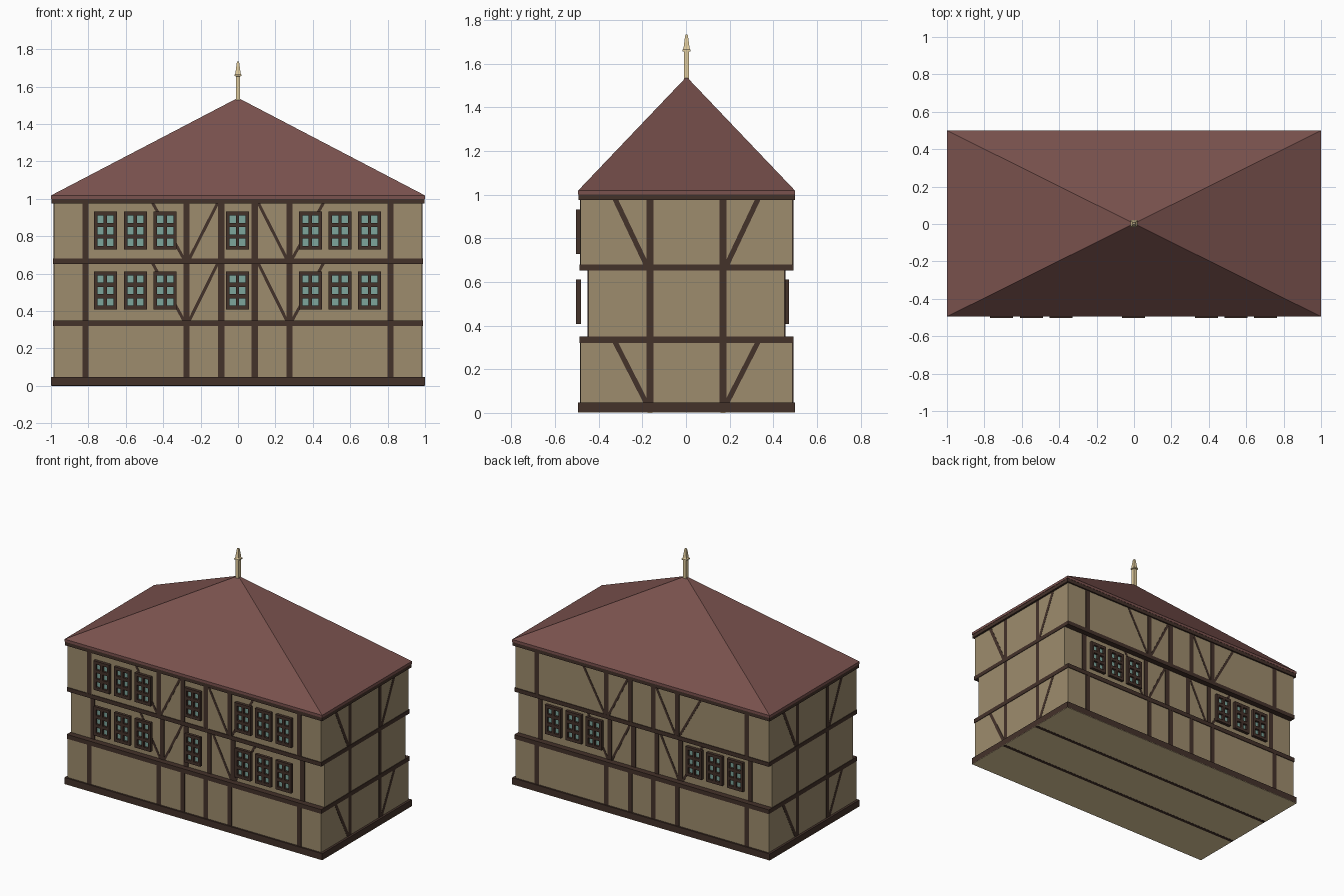
import bpy, bmesh, math
from mathutils import Matrix, Vector

if "Cube" in bpy.data.objects:
    bpy.data.objects.remove(bpy.data.objects["Cube"])

YC = 0.0025  # house body sits slightly back, windows project in front


def s2l(c):
    c /= 255
    return c / 12.92 if c <= 0.04045 else ((c + 0.055) / 1.055) ** 2.4


def mat(name, r, g, b):
    m = bpy.data.materials.new(name)
    m.diffuse_color = (s2l(r), s2l(g), s2l(b), 1)
    m.use_nodes = True
    m.node_tree.nodes["Principled BSDF"].inputs["Base Color"].default_value = m.diffuse_color
    return m


PLASTER = mat("tan_plaster", 157, 140, 109)
TIMBER = mat("dark_timber", 68, 50, 42)
ROOF = mat("red_brown_tile", 122, 82, 78)
GLASS = mat("pale_teal_glass", 125, 166, 156)
CREAM = mat("pale_cream", 226, 205, 158)


def box(bm, x0, x1, y0, y1, z0, z1):
    m = Matrix.Translation(((x0 + x1) / 2, (y0 + y1) / 2, (z0 + z1) / 2)) @ \
        Matrix.Diagonal((abs(x1 - x0), abs(y1 - y0), abs(z1 - z0), 1))
    bmesh.ops.create_cube(bm, size=1, matrix=m)


def prism(bm, pts, offset):
    """Extrude a planar outline by an offset vector."""
    f = bm.faces.new([bm.verts.new(p) for p in pts])
    g = bmesh.ops.extrude_face_region(bm, geom=[f])
    bmesh.ops.translate(bm, vec=offset,
                        verts=[v for v in g["geom"] if isinstance(v, bmesh.types.BMVert)])


def finish(bm, name, material):
    bmesh.ops.recalc_face_normals(bm, faces=bm.faces)
    me = bpy.data.meshes.new(name)
    bm.to_mesh(me)
    bm.free()
    me.materials.append(material)
    ob = bpy.data.objects.new(name, me)
    bpy.context.collection.objects.link(ob)
    return ob


# floors: z bottom, z top, half depth of the wall
FLOORS = [(0.006, 0.33, 0.485), (0.33, 0.67, 0.449), (0.67, 0.985, 0.485)]
WX = 0.984

# plaster walls, middle storey set back
for name, (z0, z1, hy) in zip(("ground", "middle", "upper"), FLOORS):
    bm = bmesh.new()
    box(bm, -WX, WX, YC - hy, YC + hy, z0, z1)
    finish(bm, name + "_floor_wall", PLASTER)

# pale floor sheet out to the rim
bm = bmesh.new()
box(bm, -1, 1, YC - 0.4975, YC + 0.4975, 0.001, 0.003)
finish(bm, "floor_sheet", CREAM)

# base rim
bm = bmesh.new()
for s in (-1, 1):
    box(bm, -1, 1, YC + s * 0.4975, YC + s * 0.48, 0.003, 0.047)
    box(bm, s * 1, s * 0.975, YC - 0.48, YC + 0.48, 0.003, 0.047)
finish(bm, "base_rim", TIMBER)

# horizontal beams between storeys and under the roof
bm = bmesh.new()
for z0, z1 in ((0.32, 0.35), (0.652, 0.68)):
    box(bm, -0.988, 0.988, YC - 0.49, YC + 0.49, z0, z1)
box(bm, -0.998, 0.998, YC - 0.496, YC + 0.496, 0.975, 1.0)
finish(bm, "horizontal_beams", TIMBER)

# upright posts on front and back
bm = bmesh.new()
for z0, z1, hy in FLOORS:
    for s in (-1, 1):
        for x in (-0.815, -0.275, -0.09, 0.09, 0.275, 0.815):
            box(bm, x - 0.0165, x + 0.0165, YC + s * (hy - 0.01), YC + s * (hy + 0.004),
                max(z0, 0.02), z1)
finish(bm, "front_and_back_posts", TIMBER)

# end frames that pass up both sides and under the floor
bm = bmesh.new()
for s in (-1, 1):
    y = YC + s * 0.167
    for t in (-1, 1):
        box(bm, t * 0.975, t * 0.9855, y - 0.016, y + 0.016, 0.004, 0.98)
    box(bm, -0.998, 0.998, y - 0.012, y + 0.012, 0, 0.005)
finish(bm, "side_posts", TIMBER)

# diagonal braces on front and back, middle and upper storeys
bm = bmesh.new()
for z0, z1, hy in ((0.35, 0.652, 0.449), (0.68, 0.975, 0.485)):
    for s in (-1, 1):
        for m in (-1, 1):
            for top, foot in ((0.11, 0.26), (0.455, 0.29)):
                y = YC + s * (hy - 0.01)
                w = 0.009
                prism(bm, [(m * top - w, y, z1), (m * top + w, y, z1),
                           (m * foot + w, y, z0), (m * foot - w, y, z0)],
                      Vector((0, s * 0.012, 0)))
finish(bm, "front_and_back_braces", TIMBER)

# diagonal braces on the sides, ground and upper storeys
bm = bmesh.new()
for z0, z1 in ((0.047, 0.32), (0.68, 0.975)):
    for s in (-1, 1):
        for m in (-1, 1):
            x, w = s * 0.975, 0.013
            a, b = YC + m * 0.325, YC + m * 0.185
            prism(bm, [(x, a - w, z1), (x, a + w, z1), (x, b + w, z0), (x, b - w, z0)],
                  Vector((s * 0.0102, 0, 0)))
finish(bm, "side_braces", TIMBER)

# windows: frame bars around a recessed 2 x 3 grid of panes
frames, panes = bmesh.new(), bmesh.new()


def window(x, z, y, s):
    """y is the back plane, s the outward direction."""
    d = 0.021
    for a, b in ((-0.0615, -0.043), (-0.009, 0.009), (0.043, 0.0615)):
        box(frames, x + a, x + b, y, y + s * d, z - 0.102, z + 0.102)
    for a, b in ((-0.102, -0.081), (-0.042, -0.02), (0.02, 0.042), (0.081, 0.102)):
        for c, e in ((-0.043, -0.009), (0.009, 0.043)):
            box(frames, x + c, x + e, y, y + s * d, z + a, z + b)
    box(panes, x - 0.05, x + 0.05, y + s * 0.001, y + s * 0.006, z - 0.09, z + 0.09)


SIDE_X = (-0.709, -0.549, -0.389, 0.387, 0.545, 0.703)
for x in SIDE_X + (-0.003,):
    for z in (0.51, 0.83):
        window(x, z, -0.482, -1)
for x in SIDE_X:
    window(x, 0.51, YC + 0.449, 1)
finish(frames, "window_frames", TIMBER)
finish(panes, "window_panes", GLASS)

# pyramid roof with a thin eaves edge
bm = bmesh.new()
box(bm, -1, 1, YC - 0.4975, YC + 0.4975, 1.0, 1.018)
top = max(bm.faces, key=lambda f: f.calc_center_median().z)
bmesh.ops.poke(bm, faces=[top])
min(bm.verts, key=lambda v: abs(v.co.x)).co.z = 1.54
finish(bm, "roof", ROOF)

# square finial, stacked from a half-width profile
bm = bmesh.new()
rings = []
for h, z in ((0.012, 1.525), (0.012, 1.655), (0.0185, 1.657), (0.0185, 1.664),
             (0.014, 1.67), (0.007, 1.725), (0.005, 1.733)):
    rings.append([bm.verts.new((a * h, YC + b * h, z))
                  for a, b in ((-1, -1), (1, -1), (1, 1), (-1, 1))])
for r0, r1 in zip(rings, rings[1:]):
    for i in range(4):
        j = (i + 1) % 4
        bm.faces.new((r0[i], r0[j], r1[j], r1[i]))
bm.faces.new(rings[0])
bm.faces.new(rings[-1])
finish(bm, "finial", CREAM)
